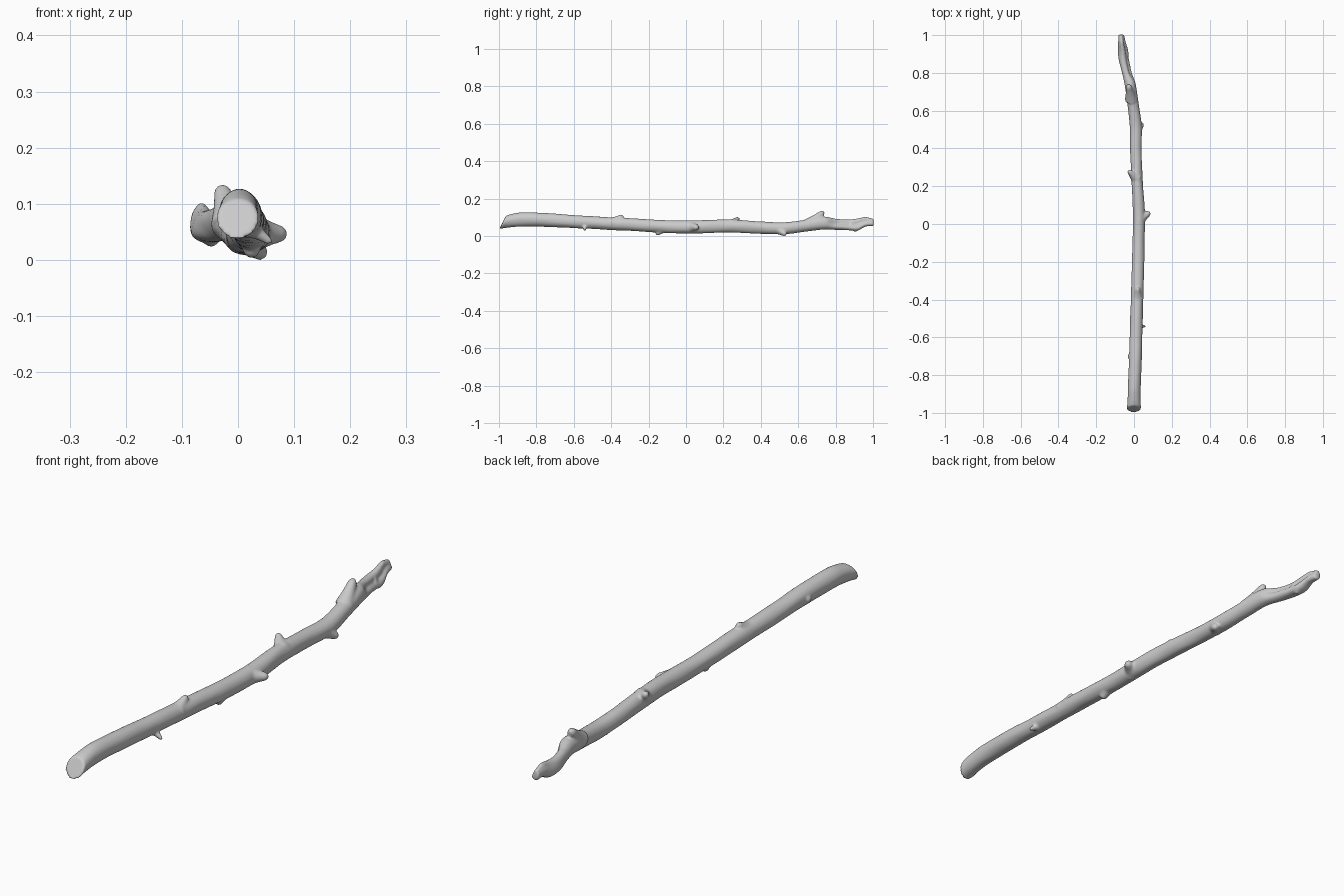
import bpy, bmesh, math
from mathutils import Vector, noise

SIDES = 32


def spline(pts, t):
    """Catmull-Rom through tuples, t in 0..1"""
    n = len(pts) - 1
    i = min(int(t * n), n - 1)
    u = t * n - i
    a, b, c, d = (pts[max(0, min(n, i + k))] for k in (-1, 0, 1, 2))
    return [0.5 * (2*q + (r-p)*u + (2*p-5*q+4*r-s)*u*u + (3*q-p-3*r+s)*u**3)
            for p, q, r, s in zip(a, b, c, d)]


def skin(bm, rings):
    """Closed tube through rings of points"""
    vs = [[bm.verts.new(p) for p in ring] for ring in rings]
    n = len(vs[0])
    for a, b in zip(vs, vs[1:]):
        for i in range(n):
            j = (i + 1) % n
            bm.faces.new((a[i], a[j], b[j], b[i]))
    bm.faces.new(vs[0][::-1])
    bm.faces.new(vs[-1])


def step(a, b, v):
    t = max(0, min(1, (v - a) / (b - a)))
    return t * t * (3 - 2 * t)


# main stem stations: y, x, z, half width, half height
stem = [
    (-0.98, -0.001, 0.073, 0.038, 0.036),
    (-0.94, 0.000, 0.082, 0.035, 0.037),
    (-0.86, 0.002, 0.089, 0.034, 0.038),
    (-0.70, 0.008, 0.083, 0.034, 0.036),
    (-0.50, 0.013, 0.071, 0.033, 0.034),
    (-0.30, 0.019, 0.061, 0.033, 0.034),
    (-0.10, 0.024, 0.050, 0.032, 0.034),
    (0.06, 0.026, 0.049, 0.032, 0.035),
    (0.22, 0.017, 0.053, 0.030, 0.035),
    (0.38, 0.010, 0.046, 0.030, 0.033),
    (0.52, 0.009, 0.041, 0.032, 0.032),
    (0.64, -0.006, 0.055, 0.030, 0.032),
    (0.73, -0.018, 0.068, 0.030, 0.034),
    (0.80, -0.034, 0.064, 0.029, 0.031),
    (0.87, -0.048, 0.060, 0.032, 0.030),
    (0.92, -0.053, 0.062, 0.031, 0.033),
    (0.96, -0.060, 0.075, 0.023, 0.026),
    (1.003, -0.066, 0.072, 0.016, 0.020),
]
bm = bmesh.new()
rings = []
COUNT = 220
for k in range(COUNT + 1):
    y, x, z, rx, rz = spline(stem, k / COUNT)
    shear = 0.5 * (1 - step(-0.98, -0.85, y))
    scoop = step(0.75, 0.82, y) * (1 - 0.5 * step(0.94, 1.0, y))
    ring = []
    for i in range(SIDES):
        a = 2 * math.pi * i / SIDES
        # broken hollow on the right/top side of the far end
        hollow = max(0, math.cos(a - 0.45)) ** 2.5
        r = 1 - 0.85 * scoop * hollow
        wob = noise.noise(Vector((math.cos(a), y * 9, math.sin(a))))
        r += wob * (0.05 + 0.16 * scoop)
        dz = rz * r * math.sin(a)
        ring.append((x + rx * r * math.cos(a), y + shear * dz, z + dz))
    rings.append(ring)
skin(bm, rings)


def knot(base, tip, r0, r1):
    """Flared, rounded twig stub"""
    base, tip = Vector(base), Vector(tip)
    d = tip - base
    q = d.to_track_quat('Z', 'Y')
    out = []
    for k in range(13):
        t = k / 12
        r = r1 + (r0 - r1) * (1 - t) ** 1.6
        if t > 0.8:
            r *= math.sqrt(max(0.08, 1 - ((t - 0.8) / 0.2) ** 2))
        c = base + d * t
        out.append([c + q @ Vector((r * math.cos(a), r * math.sin(a), 0))
                    for a in (2 * math.pi * i / 16 for i in range(16))])
    skin(bm, out)


# twig stubs along the stem: base, tip, base radius, tip radius
knots = [
    ((0.015, -0.54, 0.062), (0.061, -0.542, 0.030), 0.022, 0.007),
    ((0.018, -0.39, 0.070), (0.021, -0.336, 0.111), 0.034, 0.011),
    ((0.024, -0.12, 0.045), (0.024, -0.160, 0.008), 0.032, 0.013),
    ((0.026, 0.025, 0.048), (0.086, 0.062, 0.046), 0.038, 0.014),
    ((0.012, 0.245, 0.060), (-0.031, 0.282, 0.096), 0.034, 0.012),
    ((0.010, 0.490, 0.040), (0.047, 0.535, 0.006), 0.034, 0.013),
    ((0.005, -0.70, 0.08), (-0.034, -0.70, 0.078), 0.030, 0.012),
    ((-0.014, 0.66, 0.062), (-0.030, 0.738, 0.131), 0.036, 0.015),
    ((-0.055, 0.88, 0.060), (-0.045, 0.915, 0.027), 0.022, 0.012),
]
for k in knots:
    knot(*k)

bmesh.ops.recalc_face_normals(bm, faces=bm.faces)
mesh = bpy.data.meshes.new("stick")
bm.to_mesh(mesh)
bm.free()
stick = bpy.data.objects.new("stick", mesh)
bpy.context.collection.objects.link(stick)

# fuse stem and stubs into one soft surface
rm = stick.modifiers.new("fuse", 'REMESH')
rm.mode = 'VOXEL'
rm.voxel_size = 0.005
rm.use_smooth_shade = True
sm = stick.modifiers.new("soften", 'SMOOTH')
sm.factor = 0.5
sm.iterations = 4
